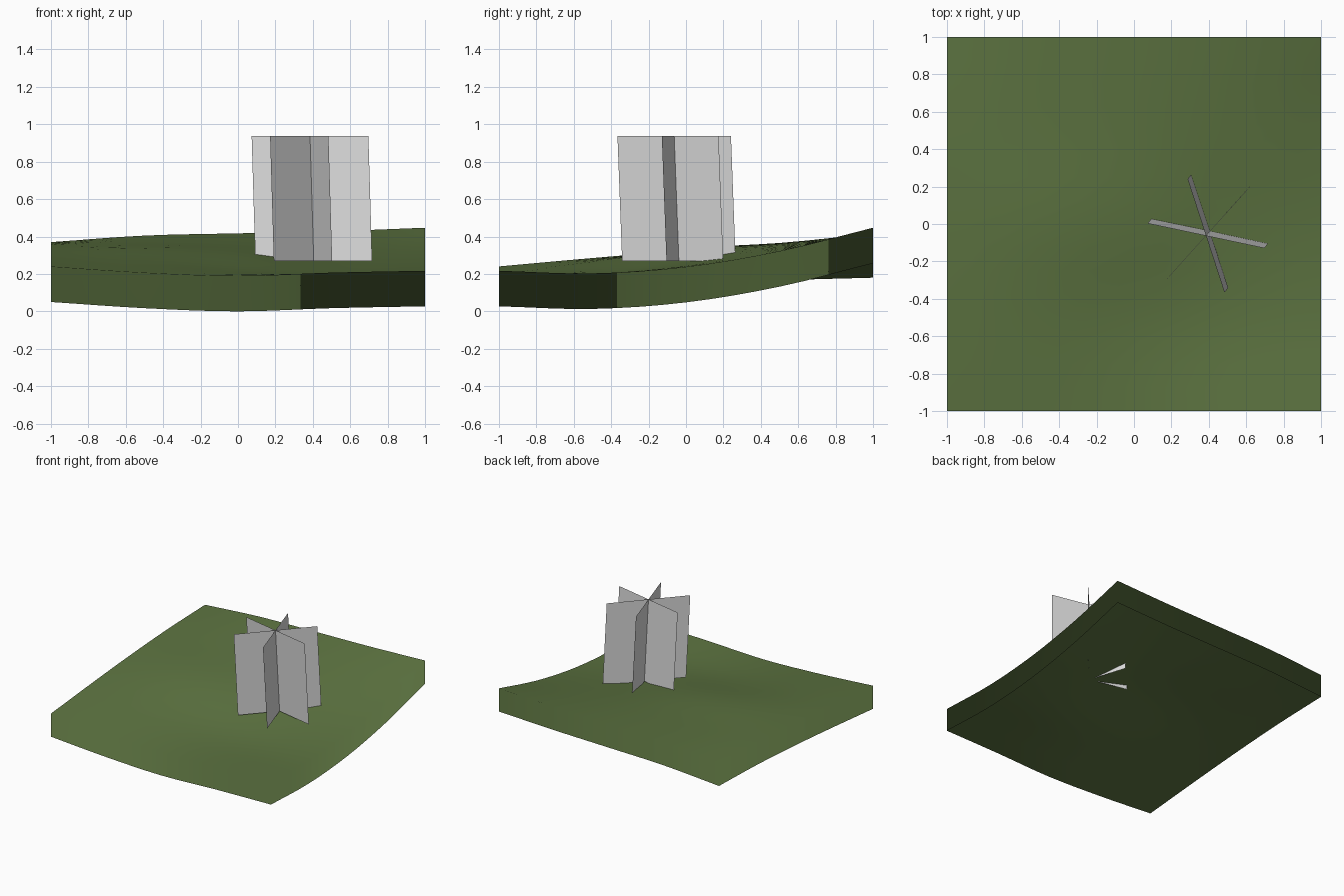
import bpy, bmesh, math
from mathutils import Vector

if "Cube" in bpy.data.objects:
    bpy.data.objects.remove(bpy.data.objects["Cube"], do_unlink=True)


def material(name, rgb):
    mat = bpy.data.materials.new(name)
    mat.use_nodes = True
    mat.diffuse_color = (*rgb, 1)
    mat.node_tree.nodes["Principled BSDF"].inputs["Base Color"].default_value = (*rgb, 1)
    return mat


def add_object(name, bm, mat):
    mesh = bpy.data.meshes.new(name)
    bm.to_mesh(mesh)
    bm.free()
    mesh.materials.append(mat)
    obj = bpy.data.objects.new(name, mesh)
    bpy.context.scene.collection.objects.link(obj)
    return obj


grass = material("grass green", (0.11, 0.175, 0.053))
pale = material("pale grey", (0.75, 0.75, 0.75))

# Ground heights at half-unit steps: rows run front to back, columns left to right
HEIGHTS = [
    [0.24, 0.207, 0.19, 0.207, 0.217],
    [0.285, 0.265, 0.225, 0.20, 0.203],
    [0.325, 0.335, 0.31, 0.258, 0.238],
    [0.355, 0.365, 0.362, 0.34, 0.322],
    [0.37, 0.405, 0.417, 0.428, 0.447],
]
SKIRT = 0.19


def spline(values, t):
    """Smooth curve through evenly spaced values, for t from -1 to 1."""
    padded = [2 * values[0] - values[1], *values, 2 * values[-1] - values[-2]]
    u = (t + 1) * 2
    i = min(int(u), len(values) - 2)
    f = u - i
    a, b, c, d = padded[i:i + 4]
    return b + f / 2 * (c - a + f * (2 * a - 5 * b + 4 * c - d + f * (3 * (b - c) + d - a)))


# Rolling ground sheet
bm = bmesh.new()
bmesh.ops.create_grid(bm, x_segments=16, y_segments=16, size=1)
for v in bm.verts:
    v.co.z = spline([spline(row, v.co.x) for row in HEIGHTS], v.co.y)
bm.normal_update()
key = lambda co: (round(co.x, 3), round(co.y, 3))
normals = {key(v.co): v.normal.copy() for v in bm.verts}

# Skirt hanging from the rim, open underneath
rim = [e for e in bm.edges if e.is_boundary]
skirt = bmesh.ops.extrude_edge_only(bm, edges=rim)["geom"]
for v in skirt:
    if isinstance(v, bmesh.types.BMVert):
        v.co.z -= SKIRT
bm.normal_update()
for f in bm.faces:
    f.smooth = True
    centre = f.calc_center_median()
    if abs(f.normal.z) < 0.01 and f.normal.dot(Vector((centre.x, centre.y, 0))) < 0:
        f.normal_flip()
ground = add_object("ground", bm, grass)
# The skirt shares the shading of the ground above it
ground.data.normals_split_custom_set_from_vertices(
    [normals[key(v.co)] for v in ground.data.vertices])

# Three crossed upright cards, leaning slightly
BASE = Vector((0.405, -0.038, 0.268))
TOP = Vector((0.385, -0.063, 0.937))
RADIUS = 0.319
for n, angle in enumerate((48, -12, -72)):
    arm = Vector((math.cos(math.radians(angle)), math.sin(math.radians(angle)), 0)) * RADIUS
    bm = bmesh.new()
    bm.faces.new([bm.verts.new(p) for p in (BASE - arm, BASE + arm, TOP + arm, TOP - arm)])
    add_object(f"foliage_card_{n + 1}", bm, pale)
